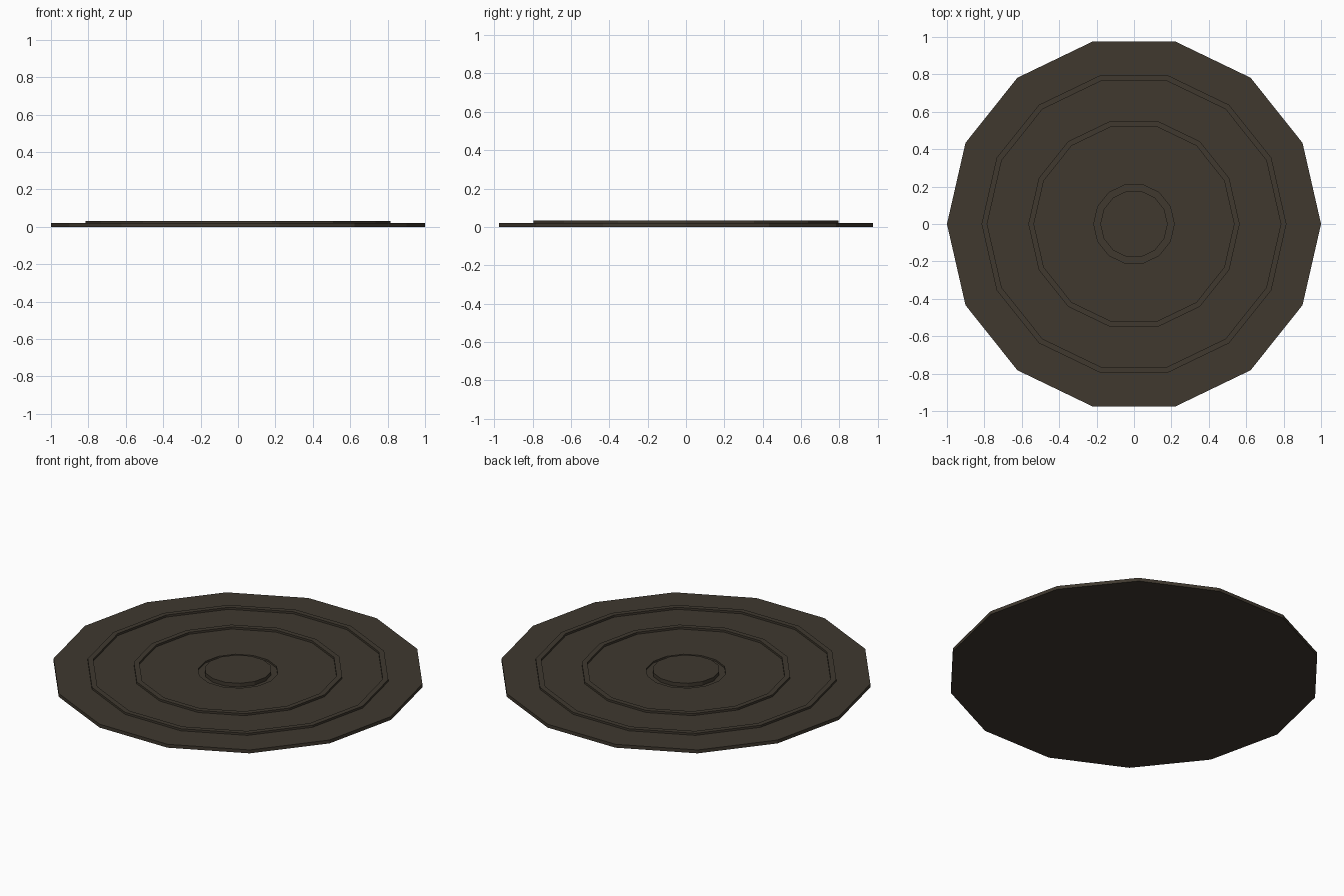
import bpy, bmesh
from math import cos, sin, pi

if "Cube" in bpy.data.objects:
    bpy.data.objects.remove(bpy.data.objects["Cube"])

SIDES = 14
mat = bpy.data.materials.new("dark_iron")
mat.diffuse_color = (0.05, 0.04, 0.028, 1)
mat.use_nodes = True
mat.node_tree.nodes["Principled BSDF"].inputs["Base Color"].default_value = mat.diffuse_color


def lathe(name, profile):
    """Spin an (r, z) profile into a 14-sided flat-shaded solid, capping both ends."""
    bm = bmesh.new()
    rings = [[bm.verts.new((r * cos(2 * pi * i / SIDES), r * sin(2 * pi * i / SIDES), z))
              for i in range(SIDES)] for r, z in profile]
    for a, b in zip(rings, rings[1:]):
        for i in range(SIDES):
            j = (i + 1) % SIDES
            bm.faces.new((a[i], a[j], b[j], b[i]))
    bm.faces.new(rings[0])
    bm.faces.new(rings[-1])
    bmesh.ops.recalc_face_normals(bm, faces=bm.faces)
    me = bpy.data.meshes.new(name)
    bm.to_mesh(me)
    bm.free()
    me.materials.append(mat)
    ob = bpy.data.objects.new(name, me)
    bpy.context.collection.objects.link(ob)


BASE, TOP, GROOVE = 0.02, 0.032, 0.01


def rib(outer, inner):
    """Raised square rib on the plate surface."""
    return [(outer, BASE), (outer, TOP), (inner, TOP), (inner, BASE)]


# Plate with two raised ribs, a sunken groove and a central boss
lathe("cover_plate",
      [(1, 0), (1, BASE)] + rib(0.815, 0.785) + rib(0.565, 0.535)
      + [(0.215, BASE), (0.215, GROOVE), (0.18, GROOVE), (0.18, TOP)])
